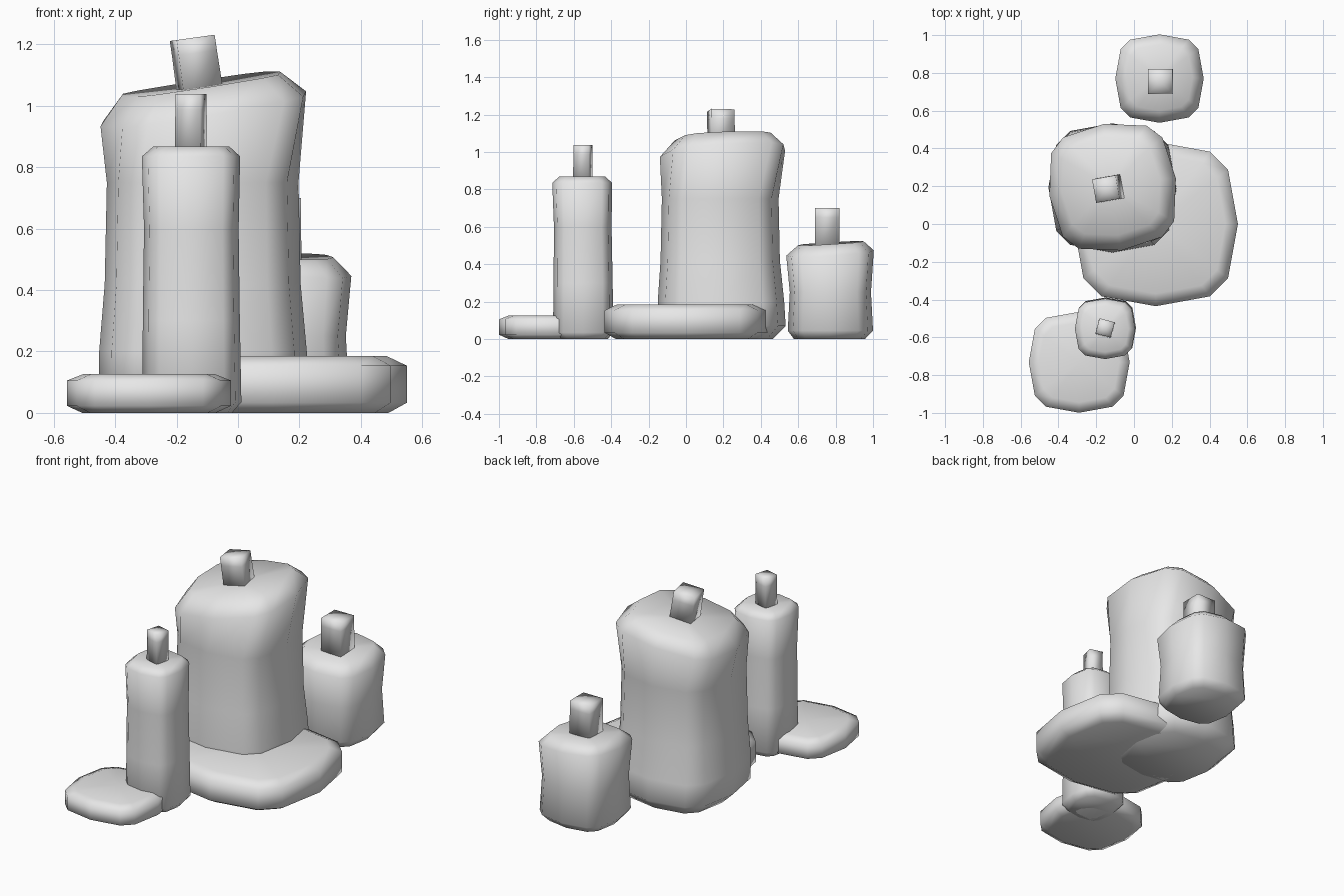
import bpy
import bmesh
from math import sin, cos, radians

if "Cube" in bpy.data.objects:
    bpy.data.objects.remove(bpy.data.objects["Cube"])

wax = bpy.data.materials.new("pale_grey")
wax.use_nodes = True
wax.diffuse_color = (0.8, 0.8, 0.8, 1)
wax.node_tree.nodes["Principled BSDF"].inputs["Base Color"].default_value = (0.8, 0.8, 0.8, 1)

# One quarter of each outline; the rest is turned copies of it
PILLOW = [(1, 0), (0.88, 0.66), (0.66, 0.88)]
SQUARE = [(1, 1)]


def turned(quarter):
    points = []
    for _ in range(4):
        points += quarter
        quarter = [(-y, x) for x, y in quarter]
    return points


def loft(name, quarter, rings, dip=0.0):
    """Skin rings of (z, centre x, centre y, half width, yaw, slope x, slope y)."""
    bm = bmesh.new()
    outline = turned(quarter)
    n = len(outline)
    loops = []
    for ring in rings:
        z, cx, cy, half, yaw, sx, sy = (list(ring) + [0, 0, 0])[:7]
        a = radians(yaw)
        loop = []
        for u, v in outline:
            dx = half * (u * cos(a) - v * sin(a))
            dy = half * (u * sin(a) + v * cos(a))
            loop.append(bm.verts.new((cx + dx, cy + dy, z + sx * dx + sy * dy)))
        loops.append(loop)
    for low, high in zip(loops, loops[1:]):
        for i in range(n):
            j = (i + 1) % n
            bm.faces.new((low[i], low[j], high[j], high[i]))
    bm.faces.new(loops[0][::-1])
    # Cap the top as a fan so that it can dip towards the wick
    z, cx, cy = rings[-1][:3]
    tip = bm.verts.new((cx, cy, z - dip))
    for i in range(n):
        bm.faces.new((loops[-1][i], loops[-1][(i + 1) % n], tip))
    for f in bm.faces:
        f.smooth = True
    mesh = bpy.data.meshes.new(name)
    bm.to_mesh(mesh)
    bm.free()
    mesh.materials.append(wax)
    obj = bpy.data.objects.new(name, mesh)
    bpy.context.collection.objects.link(obj)
    return obj


def puddle(name, x, y, half, height, edge):
    loft(name, PILLOW, [
        (0, x, y, half - edge),
        (height * 0.18, x, y, half),
        (height * 0.83, x, y, half),
        (height, x, y, half - edge * 1.1)])


def wick(name, base, top, half, yaw, slope=0.0):
    (x0, y0, z0), (x1, y1, z1) = base, top
    t = 1 - 0.05 / (z1 - z0)
    loft(name, SQUARE, [
        (z0, x0, y0, half, yaw, slope),
        (z0 + t * (z1 - z0), x0 + t * (x1 - x0), y0 + t * (y1 - y0), half * 0.97, yaw, slope),
        (z1, x1, y1, half * 0.97, yaw, slope)])


# Melted wax puddles
puddle("large_wax_puddle", 0.115, 0, 0.435, 0.185, 0.06)
puddle("small_wax_puddle", -0.29, -0.732, 0.267, 0.127, 0.05)

# Large candle with a slanted, slightly twisted top
loft("large_candle", PILLOW, [
    (0, -0.115, 0.2, 0.265),
    (0.07, -0.115, 0.195, 0.338),
    (0.2, -0.114, 0.187, 0.338),
    (0.42, -0.115, 0.183, 0.319),
    (0.75, -0.115, 0.183, 0.312),
    (0.99, -0.113, 0.195, 0.338, 8, 0.16, 0.07),
    (1.07, -0.122, 0.2, 0.262, 8, 0.15, 0.05)], 0.01)
wick("large_wick", (-0.12, 0.19, 1.02), (-0.149, 0.185, 1.221), 0.065, 10, 0.14)

# Tall thin candle
loft("tall_candle", PILLOW, [
    (0, -0.15, -0.548, 0.13),
    (0.035, -0.15, -0.55, 0.161),
    (0.3, -0.152, -0.55, 0.158),
    (0.6, -0.152, -0.552, 0.154),
    (0.835, -0.153, -0.555, 0.16),
    (0.868, -0.152, -0.555, 0.123)], 0.015)
wick("tall_wick", (-0.153, -0.552, 0.82), (-0.153, -0.55, 1.038), 0.043, -15)

# Short candle
loft("short_candle", PILLOW, [
    (0, 0.135, 0.767, 0.19),
    (0.045, 0.135, 0.772, 0.228),
    (0.25, 0.134, 0.772, 0.217),
    (0.46, 0.135, 0.77, 0.234, 0, -0.06, 0.06),
    (0.512, 0.135, 0.775, 0.175, 0, -0.03, 0.06)], 0.015)
wick("short_wick", (0.14, 0.755, 0.46), (0.14, 0.755, 0.7), 0.067, 0)
